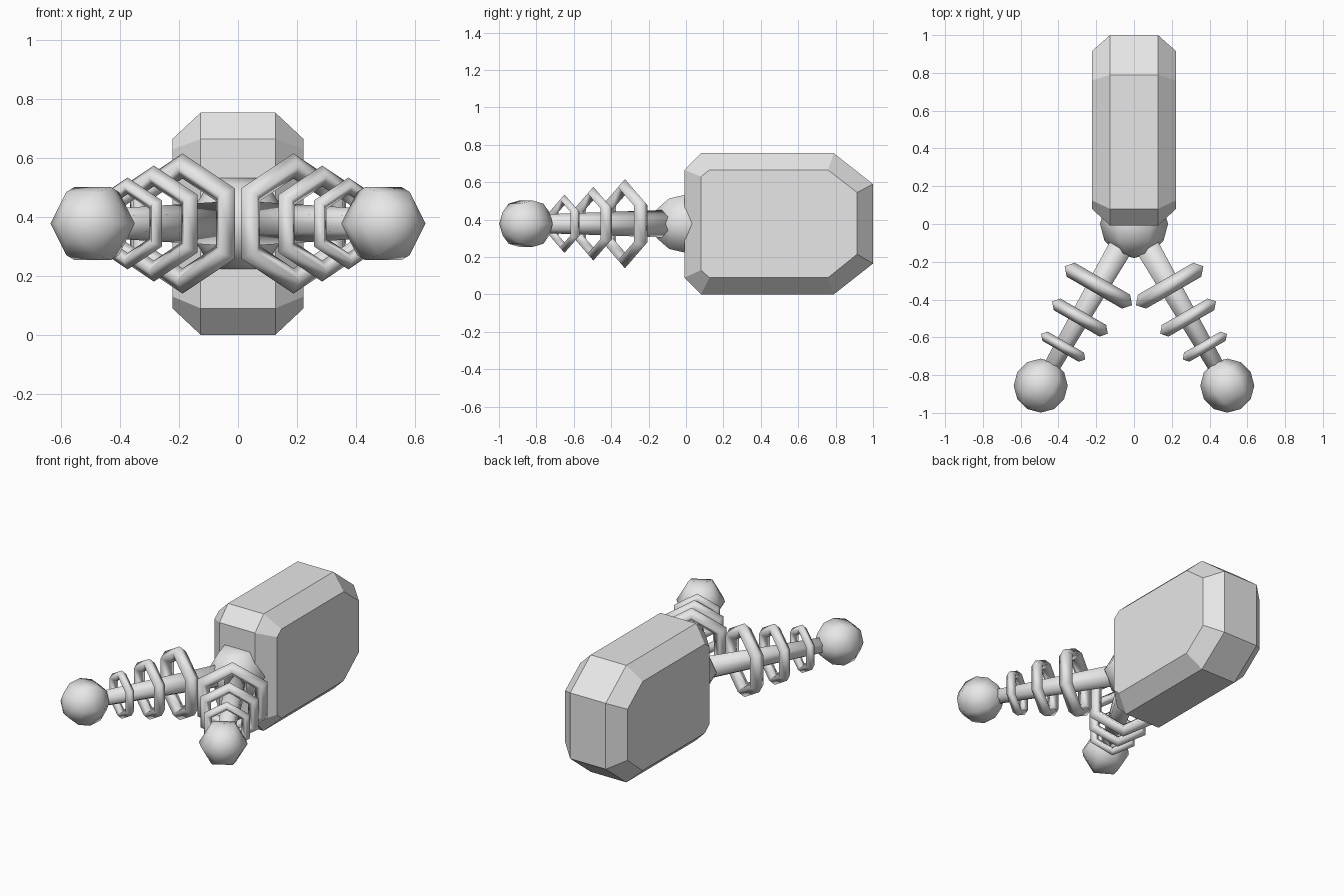
import bpy
import bmesh
from math import sin, cos, pi, radians
from mathutils import Matrix, Vector

cube = bpy.data.objects.get("Cube")
if cube:
    bpy.data.objects.remove(cube, do_unlink=True)

SIDES = 6
MID_Z = 0.378

grey = bpy.data.materials.new("light_grey")
grey.use_nodes = True
grey.diffuse_color = (0.8, 0.8, 0.8, 1)
grey.node_tree.nodes["Principled BSDF"].inputs["Base Color"].default_value = (0.8, 0.8, 0.8, 1)


def finish(bm, name, matrix=Matrix(), smooth=False):
    bmesh.ops.remove_doubles(bm, verts=bm.verts, dist=1e-5)
    bmesh.ops.recalc_face_normals(bm, faces=bm.faces)
    for f in bm.faces:
        f.smooth = smooth
    mesh = bpy.data.meshes.new(name)
    bm.to_mesh(mesh)
    bm.free()
    mesh.materials.append(grey)
    obj = bpy.data.objects.new(name, mesh)
    obj.matrix_world = matrix
    bpy.context.collection.objects.link(obj)
    return obj


def skin(bm, loops, close_loops):
    """Join matching vertex loops with quads; each loop is cyclic."""
    pairs = list(zip(loops, loops[1:]))
    if close_loops:
        pairs.append((loops[-1], loops[0]))
    for a, b in pairs:
        n = len(a)
        for i in range(n):
            j = (i + 1) % n
            bm.faces.new((a[i], a[j], b[j], b[i]))


def lathe(name, profile, matrix, phase=0.0, closed=False):
    """Spin (radius, height) points into a smooth six-sided solid."""
    bm = bmesh.new()
    angles = [phase + 2 * pi * i / SIDES for i in range(SIDES)]
    loops = [[bm.verts.new((r * cos(a), r * sin(a), h)) for a in angles] for r, h in profile]
    skin(bm, loops, closed)
    return finish(bm, name, matrix, smooth=True)


def ball(name, radius, matrix):
    steps = [pi * i / SIDES for i in range(SIDES + 1)]
    return lathe(name, [(radius * sin(t), -radius * cos(t)) for t in steps], matrix)


def ring(name, outer, tube, matrix):
    centre = outer - tube
    steps = [pi / 2 * i for i in range(4)]
    profile = [(centre + tube * cos(t), tube * sin(t)) for t in steps]
    return lathe(name, profile, matrix, pi / 2, closed=True)


def along(direction, distance):
    """Frame with local z along a horizontal direction and local y upward."""
    z = Vector(direction).normalized()
    y = Vector((0, 0, 1))
    frame = Matrix((y.cross(z), y, z)).transposed().to_4x4()
    frame.translation = z * distance + Vector((0, 0, MID_Z))
    return frame


# Chamfered body: an outer side profile and a smaller one on each flank (y, z)
outer = [(0.08, 0), (0.79, 0), (1, 0.165), (1, 0.59),
         (0.79, 0.755), (0.08, 0.755), (-0.008, 0.665), (-0.008, 0.09)]
flank = [(0.125, 0.09), (0.76, 0.09), (0.915, 0.215), (0.915, 0.545),
         (0.76, 0.665), (0.125, 0.665), (0.08, 0.63), (0.08, 0.13)]
bm = bmesh.new()
loops = [[bm.verts.new((x, y, z)) for y, z in pts]
         for x, pts in ((-0.223, flank), (-0.127, outer), (0.127, outer), (0.223, flank))]
skin(bm, loops, False)
bm.faces.new(loops[0])
bm.faces.new(loops[-1])
finish(bm, "body")

# Joint ball at the front of the body
ball("joint_ball", 0.18, along((0, -1, 0), 0))

# Two antennae, each a tapered rod with shrinking rings and an end ball
for side, s in (("left", 1), ("right", -1)):
    aim = (s * sin(radians(30)), -cos(radians(30)), 0)
    lathe(side + "_rod", [(0, 0), (0.078, 0), (0.048, 0.95), (0, 0.95)], along(aim, 0), pi / 2)
    for i, (distance, size) in enumerate(((0.377, 0.238), (0.572, 0.197), (0.75, 0.156))):
        ring(f"{side}_ring_{i + 1}", size, size * 0.18, along(aim, distance))
    ball(side + "_end_ball", 0.143, along(aim, 0.988))
